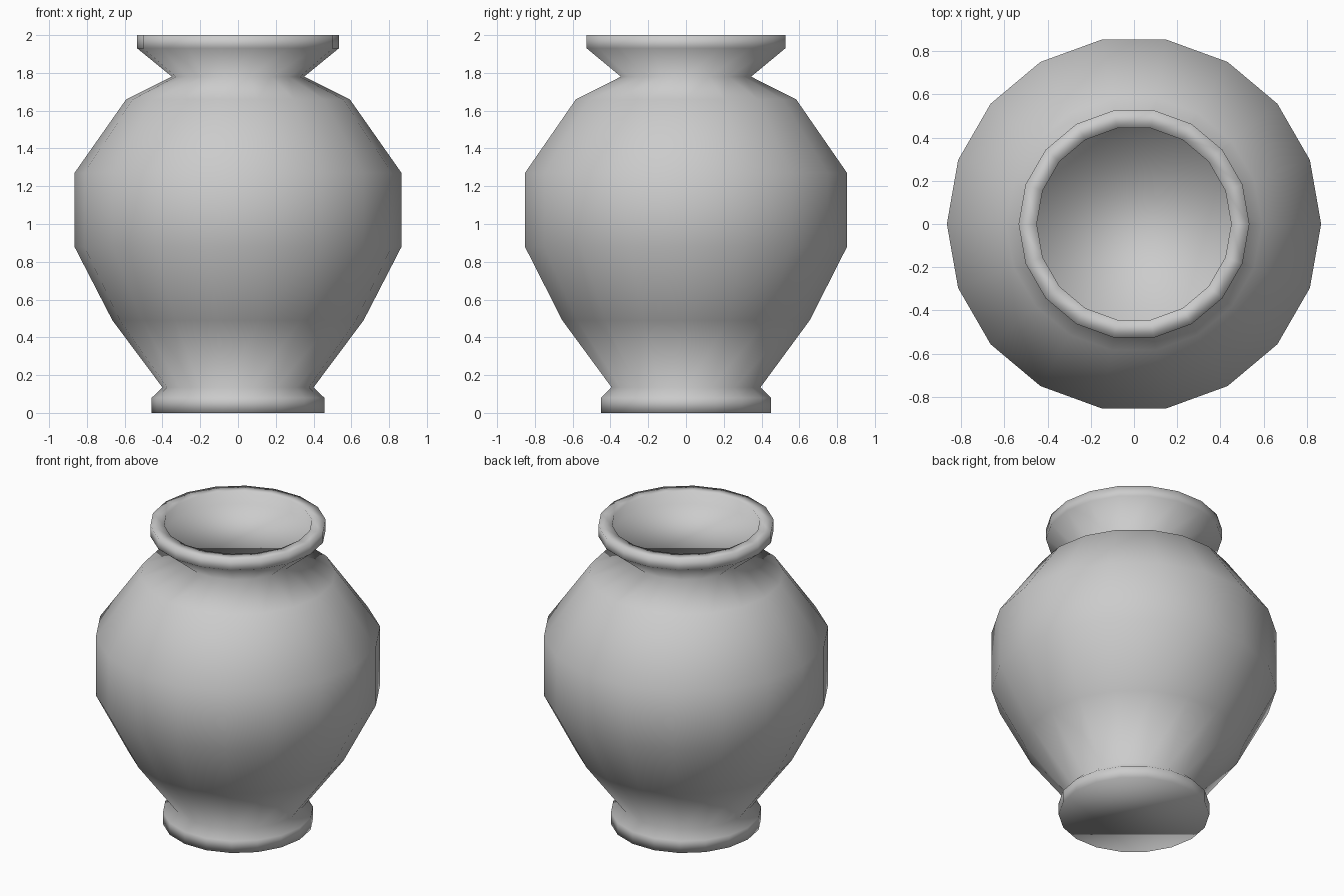
import bpy, bmesh
from math import cos, sin, pi

if "Cube" in bpy.data.objects:
    bpy.data.objects.remove(bpy.data.objects["Cube"])

SIDES = 18

# Profile (radius, height): foot, belly, shoulder, neck, lip, recessed mouth
profile = [(0.457, 0), (0.457, 0.08), (0.40, 0.135), (0.665, 0.49),
           (0.866, 0.88), (0.866, 1.27), (0.592, 1.66), (0.35, 1.78),
           (0.534, 1.93), (0.534, 2.0), (0.45, 2.0), (0.45, 1.92)]

bm = bmesh.new()
rings = [[bm.verts.new((r * cos(2 * pi * i / SIDES), r * sin(2 * pi * i / SIDES), z))
          for i in range(SIDES)] for r, z in profile]

# Walls between neighbouring rings
for a, b in zip(rings, rings[1:]):
    for i in range(SIDES):
        j = (i + 1) % SIDES
        bm.faces.new((a[i], a[j], b[j], b[i]))

# Flat base and flat floor of the mouth
bm.faces.new(rings[0][::-1])
bm.faces.new(rings[-1])
for f in bm.faces:
    f.smooth = True

mesh = bpy.data.meshes.new("vase")
bm.to_mesh(mesh)
bm.free()
vase = bpy.data.objects.new("vase", mesh)
bpy.context.collection.objects.link(vase)
